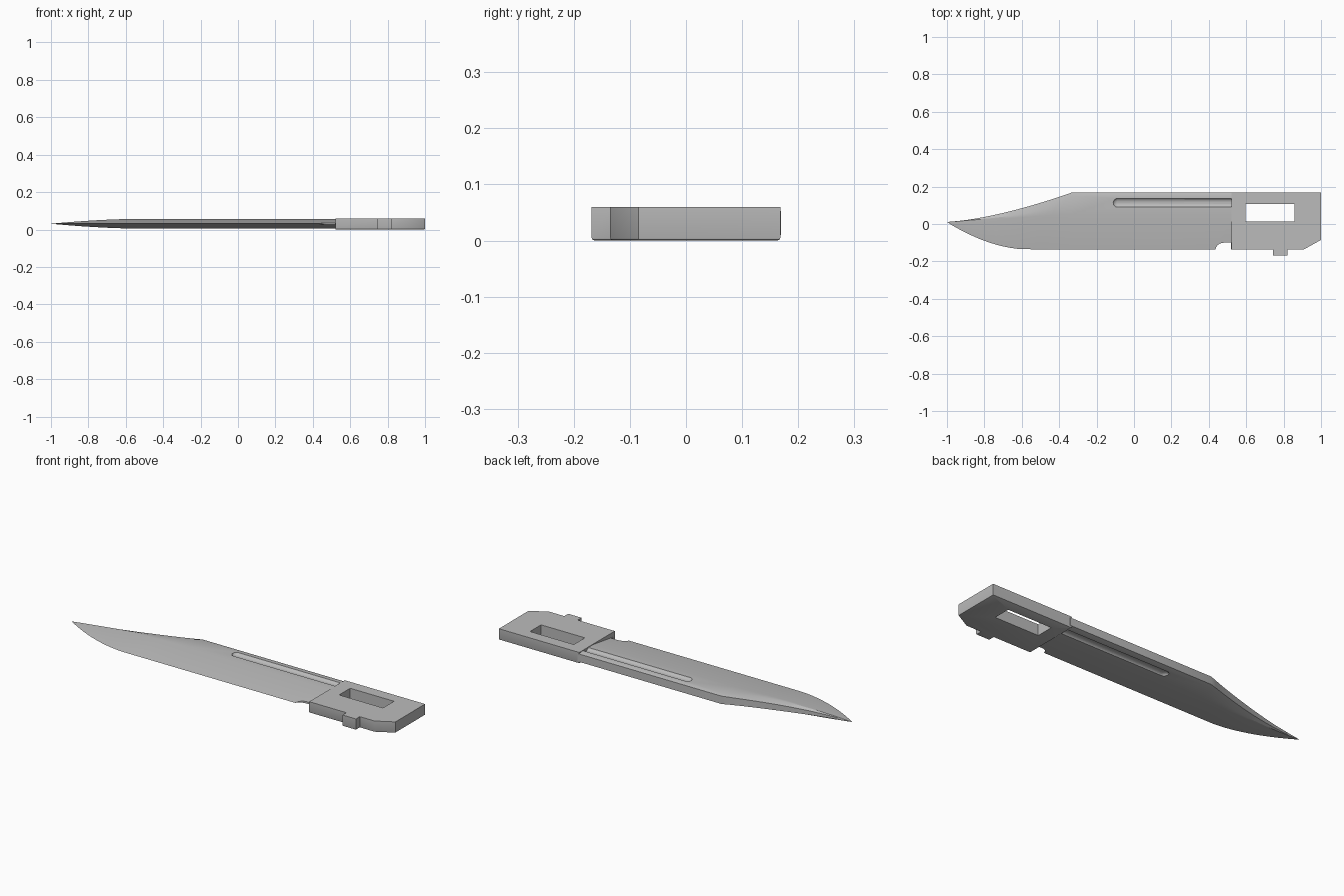
import bpy, bmesh, math

if "Cube" in bpy.data.objects:
    bpy.data.objects.remove(bpy.data.objects["Cube"])

steel = bpy.data.materials.new("grey steel")
steel.use_nodes = True
GREY = (0.5, 0.5, 0.5, 1)
steel.diffuse_color = GREY
steel.node_tree.nodes["Principled BSDF"].inputs["Base Color"].default_value = GREY
MID = 0.031


def finish(name, bm):
    bmesh.ops.recalc_face_normals(bm, faces=bm.faces)
    mesh = bpy.data.meshes.new(name)
    bm.to_mesh(mesh)
    bm.free()
    obj = bpy.data.objects.new(name, mesh)
    bpy.context.collection.objects.link(obj)
    mesh.materials.append(steel)
    return obj


def prism(name, outline, low, high):
    bm = bmesh.new()
    face = bm.faces.new([bm.verts.new((x, y, low)) for x, y in outline])
    grown = bmesh.ops.extrude_face_region(bm, geom=[face])["geom"]
    verts = [v for v in grown if isinstance(v, bmesh.types.BMVert)]
    bmesh.ops.translate(bm, verts=verts, vec=(0, 0, high - low))
    return finish(name, bm)


def cut(obj, cutter):
    mod = obj.modifiers.new(cutter.name, "BOOLEAN")
    mod.operation = "DIFFERENCE"
    mod.solver = "EXACT"
    mod.object = cutter
    cutter.hide_render = True
    cutter.hide_set(True)


def smooth(obj, degrees):
    bpy.ops.object.select_all(action="DESELECT")
    obj.select_set(True)
    bpy.context.view_layer.objects.active = obj
    bpy.ops.object.shade_smooth_by_angle(angle=math.radians(degrees))


def section(x):
    """Outline of the blade across its length: edge, ridge, shoulder, spine."""
    clip = min((x + 1) / 0.67, 1)
    belly = min((x + 1) / 0.42, 1)
    spine = 0.012 + 0.157 * clip ** 1.5
    edge = 0.01 - 0.145 * (1 - (1 - belly) ** 1.8)
    half = 0.0265 * (1 - (1 - min((x + 1) / 0.5, 1)) ** 1.8)
    ridge = 0.011 + 0.04 * clip
    shoulder = ridge + (spine - ridge) * (0.3 + 0.55 * clip ** 4)
    back = half * (0.6 + 0.2 * clip ** 4)
    upper = [(ridge, half), (shoulder, half), (spine, back)]
    loop = [(edge, 0)] + upper + [(y, -z) for y, z in reversed(upper)]
    return [(x, y, MID + z) for y, z in loop]


# Blade lofted from the point to the tang
bm = bmesh.new()
stations = [-1 + 0.67 * (i / 18) for i in range(1, 19)] + [0.1, 0.53]
rings = [[bm.verts.new(p) for p in section(x)] for x in stations]
tip = bm.verts.new((-1, 0.011, MID))
count = len(rings[0])
for i in range(count):
    j = (i + 1) % count
    bm.faces.new((tip, rings[0][i], rings[0][j]))
    for a, b in zip(rings, rings[1:]):
        bm.faces.new((a[i], b[i], b[j], a[j]))
bm.faces.new(rings[-1])
blade = finish("blade", bm)

# Rounded grooves on both faces
for side, z in (("upper", MID + 0.0305), ("lower", MID - 0.0305)):
    bm = bmesh.new()
    bmesh.ops.create_uvsphere(bm, u_segments=24, v_segments=12, radius=0.024)
    for v in bm.verts:
        v.co.z *= 0.65
        v.co.x += -0.088 if v.co.x < 0.001 else 0.56
        v.co.y += 0.113
        v.co.z += z
    cut(blade, finish(side + "_groove_cutter", bm))

# Finger notch where the edge meets the tang
arc = [math.pi - math.pi / 2 * i / 8 for i in range(9)]
notch = [(0.48 + 0.045 * math.cos(a), -0.143 + 0.043 * math.sin(a)) for a in arc]
cut(blade, prism("notch_cutter", notch + [(0.519, -0.1), (0.519, -0.2), (0.435, -0.2)],
                 -0.05, 0.15))
smooth(blade, 20)

# Tang plate with corner cut, stop tab and window
tang = prism("tang", [(0.52, -0.135), (0.742, -0.135), (0.742, -0.168), (0.822, -0.168),
                      (0.822, -0.135), (0.91, -0.135), (1, -0.085), (1, 0.168),
                      (0.52, 0.168)], 0, 0.06)
window = prism("window_cutter", [(0.595, 0.013), (0.857, 0.013), (0.857, 0.107),
                                 (0.595, 0.107)], -0.05, 0.15)
# Softened lower rim
bm = bmesh.new()
bm.from_mesh(tang.data)
rim = [e for e in bm.edges if all(v.co.z < 0.001 for v in e.verts)]
bmesh.ops.bevel(bm, geom=rim, offset=0.005, segments=2, affect="EDGES", profile=0.5)
bm.to_mesh(tang.data)
bm.free()
cut(tang, window)
smooth(tang, 30)
